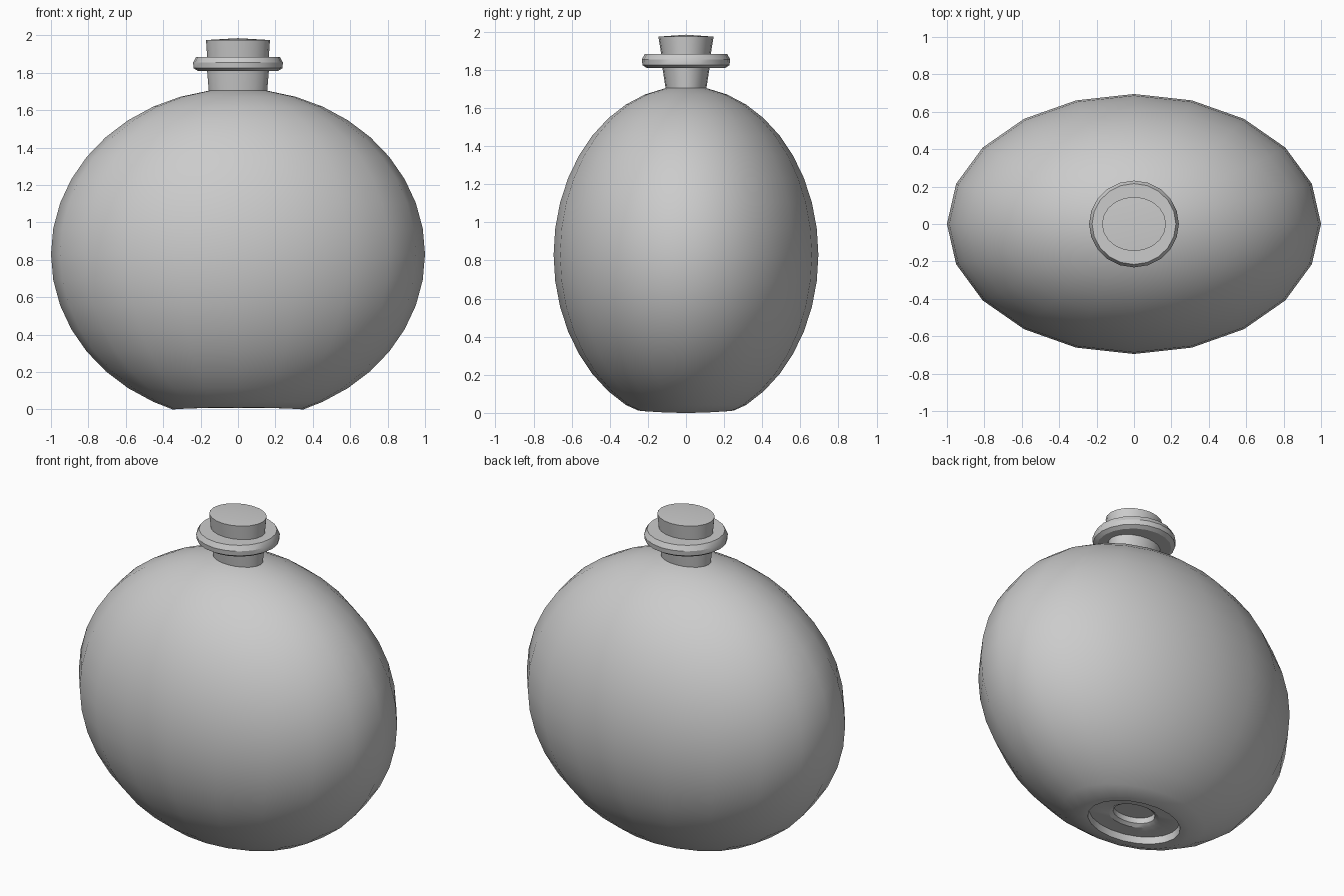
import bpy, bmesh
from math import cos, sin, pi, radians

cube = bpy.data.objects.get("Cube")
if cube:
    bpy.data.objects.remove(cube)

SIDES = 20

grey = bpy.data.materials.new("plain_grey")
grey.use_nodes = True
grey.diffuse_color = (0.6, 0.6, 0.6, 1)
grey.node_tree.nodes["Principled BSDF"].inputs["Base Color"].default_value = (0.6, 0.6, 0.6, 1)


def lathe(name, profile, sides=SIDES, rim_lift=0):
    """Elliptical lathe from (rx, ry, z) rows; a zero radius closes at a point."""
    bm = bmesh.new()
    rings = []
    for rx, ry, z in profile:
        if rx == 0:
            rings.append([bm.verts.new((0, 0, z))] * sides)
            continue
        lift = rim_lift if z == 0 else 0
        angles = [2 * pi * i / sides for i in range(sides)]
        rings.append([bm.verts.new((rx * cos(a), ry * sin(a), z + lift * sin(a) ** 2))
                      for a in angles])
    for low, high in zip(rings, rings[1:]):
        for i in range(sides):
            j = (i + 1) % sides
            corners = dict.fromkeys((low[i], low[j], high[j], high[i]))
            bm.faces.new(list(corners))
    bmesh.ops.recalc_face_normals(bm, faces=bm.faces)
    mesh = bpy.data.meshes.new(name)
    bm.to_mesh(mesh)
    bm.free()
    obj = bpy.data.objects.new(name, mesh)
    bpy.context.collection.objects.link(obj)
    mesh.materials.append(grey)
    bpy.ops.object.select_all(action='DESELECT')
    obj.select_set(True)
    bpy.context.view_layer.objects.active = obj
    bpy.ops.object.shade_smooth_by_angle(angle=radians(32))
    return obj


# Flattened round body with a stepped hollow under the foot
DEPTH, HEIGHT, MIDDLE = 0.695, 0.885, 0.83
FOOT_X, FOOT_Y = 0.35, 0.25
foot = [(0, 0.10), (0.38, 0.10), (0.38, 0.065), (0.46, 0.05),
        (0.82, 0.05), (0.84, 0.008), (1, 0)]
body = [(FOOT_X * s, FOOT_Y * s, z) for s, z in foot]
for step in range(-7, 10):
    a = radians(9 * step)
    body.append((cos(a), DEPTH * cos(a), MIDDLE + HEIGHT * sin(a)))
body.append((0, 0, MIDDLE + HEIGHT))
lathe("bottle_body", body, rim_lift=0.012)

# Neck, widening slightly upwards
lathe("neck", [(0.155, 0.105, 1.69), (0.166, 0.125, 1.82)])

# Rounded collar
lathe("collar", [(0.14, 0.1, 1.81), (0.215, 0.205, 1.81), (0.238, 0.228, 1.825),
                 (0.24, 0.232, 1.855), (0.224, 0.216, 1.885), (0.14, 0.1, 1.885)])

# Tapered stopper with a slightly domed top
lathe("stopper", [(0.164, 0.128, 1.87), (0.171, 0.145, 1.975), (0, 0, 1.985)])
